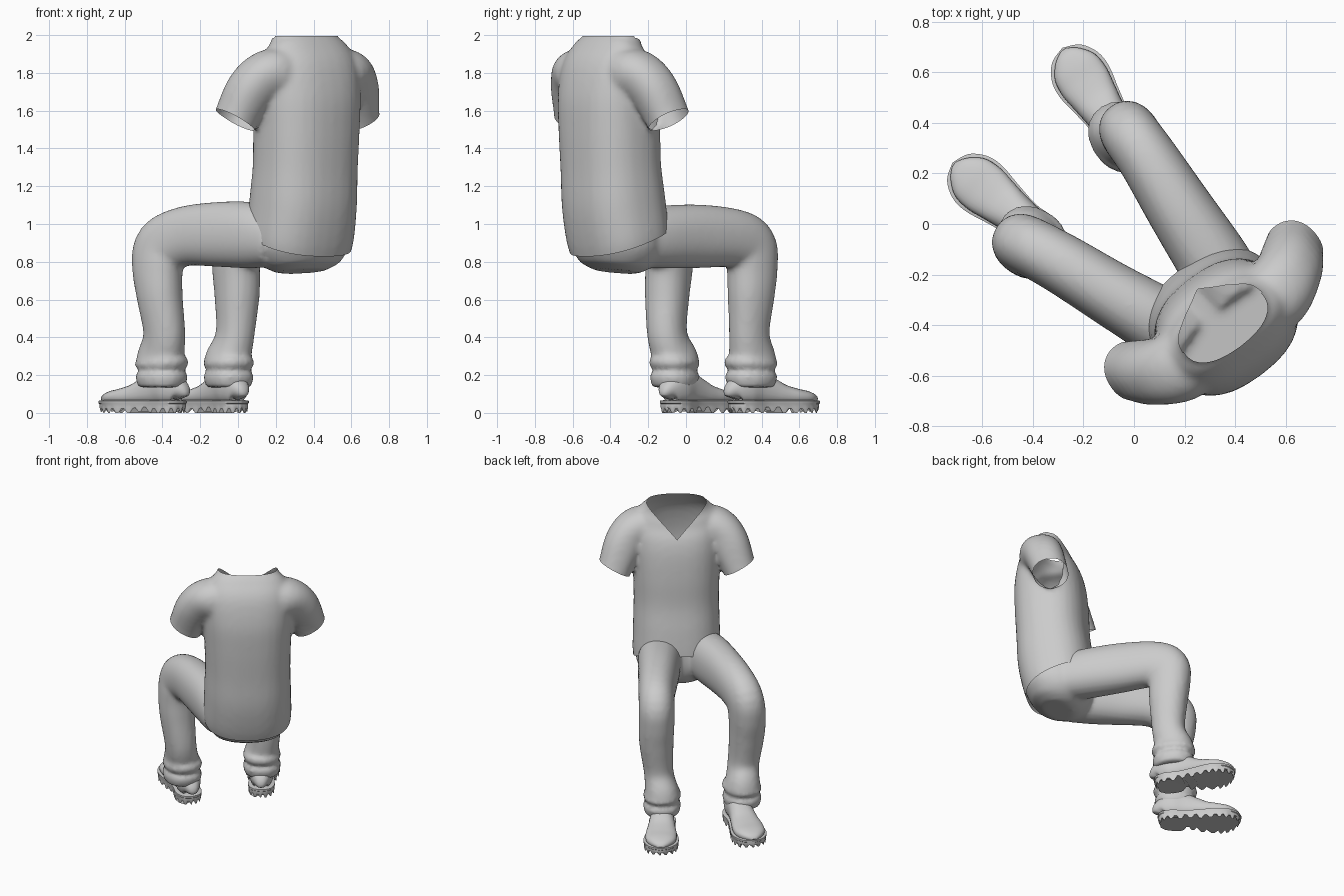
import bpy, bmesh, math
from mathutils import Vector, Matrix

if "Cube" in bpy.data.objects:
    bpy.data.objects.remove(bpy.data.objects["Cube"])

# Body frame: X = across the shoulders, Y = facing direction
BODY = Matrix(((0.8, -0.6, 0, 0.35), (0.6, 0.8, 0, -0.39), (0, 0, 1, 0), (0, 0, 0, 1)))


def spline(rows, k=5):
    """Catmull-Rom interpolation of tuples of any length."""
    out = []
    for i in range(len(rows) - 1):
        p0, p1 = rows[max(i - 1, 0)], rows[i]
        p2, p3 = rows[i + 1], rows[min(i + 2, len(rows) - 1)]
        for j in range(k):
            t = j / k
            out.append([0.5 * (2 * b + (c - a) * t + (2 * a - 5 * b + 4 * c - d) * t * t
                        + (3 * b - a - 3 * c + d) * t ** 3) for a, b, c, d in zip(p0, p1, p2, p3)])
    return out + [list(rows[-1])]


def loft(bm, rows, side, mat=None, n=32, e=2.2):
    """Closed tube through rows of (x, y, z, half width along side, half depth)."""
    mat = mat or Matrix()
    rows, side, rings = spline(rows), Vector(side).normalized(), []
    for i, r in enumerate(rows):
        tan = Vector(rows[min(i + 1, len(rows) - 1)][:3]) - Vector(rows[max(i - 1, 0)][:3])
        dep, ring = tan.cross(side).normalized(), []
        for k in range(n):
            c, s = math.cos(math.tau * k / n), math.sin(math.tau * k / n)
            c, s = (math.copysign(abs(q) ** (2 / e), q) for q in (c, s))
            ring.append(bm.verts.new(mat @ (Vector(r[:3]) + side * c * r[3] + dep * s * r[4])))
        rings.append(ring)
    skin(bm, rings)


def skin(bm, rings):
    n = len(rings[0])
    for a, b in zip(rings, rings[1:]):
        for k in range(n):
            bm.faces.new((a[k], a[(k + 1) % n], b[(k + 1) % n], b[k]))
    bm.faces.new(rings[0][::-1])
    bm.faces.new(rings[-1])


def finish(name, bm, voxel=0, soften=4):
    bmesh.ops.recalc_face_normals(bm, faces=bm.faces)
    me = bpy.data.meshes.new(name)
    bm.to_mesh(me)
    bm.free()
    ob = bpy.data.objects.new(name, me)
    bpy.context.collection.objects.link(ob)
    if voxel:  # fuse overlapping tubes into one cloth surface
        m = ob.modifiers.new("fuse", 'REMESH')
        m.mode, m.voxel_size = 'VOXEL', voxel
        s = ob.modifiers.new("soften", 'SMOOTH')
        s.factor, s.iterations = 0.5, soften
        dg = bpy.context.evaluated_depsgraph_get()
        fused = bpy.data.meshes.new_from_object(ob.evaluated_get(dg))
        ob.modifiers.clear()
        ob.data = fused
    return ob


def shade(ob):
    bpy.ops.object.select_all(action='DESELECT')
    ob.select_set(True)
    bpy.context.view_layer.objects.active = ob
    bpy.ops.object.shade_smooth_by_angle(angle=math.radians(40))


# Shirt: trunk and two sleeves fused, then cut open
bm = bmesh.new()
loft(bm, [(0, .05, .76, .24, .2), (0, .04, .9, .285, .235), (0, .01, 1.1, .285, .245),
          (0, -.01, 1.3, .28, .235), (0, -.02, 1.5, .285, .235), (0, -.03, 1.68, .29, .225),
          (0, -.035, 1.82, .285, .19), (0, -.02, 1.92, .25, .14), (0, -.005, 1.98, .2, .105),
          (0, 0, 2.05, .18, .1)], (1, 0, 0), e=2.4)
for sx in (-1, 1):
    loft(bm, [(sx * .1, -.04, 1.8, .13, .13), (sx * .25, -.035, 1.79, .145, .135),
              (sx * .34, .01, 1.71, .135, .13), (sx * .405, .065, 1.555, .12, .112),
              (sx * .44, .09, 1.46, .12, .112)], (0, 1, 0))
shirt = finish("shirt", bm, .016, 7)
bm = bmesh.new()
bm.from_mesh(shirt.data)
planes = [((0, 0, 1.995), (0, 0, 1)), ((0, .27, .99), (0, -.17, .47)), ((0, 0, 1.5), (0, 1, 0))]
for sx in (-1, 1):
    planes.append(((0, 0, 1.79), (sx * .2, 0, -.2)))
    planes.append(((sx * .405, .065, 1.55), (sx * .48, .15, -.86)))
for co, no in planes:
    bmesh.ops.bisect_plane(bm, geom=bm.verts[:] + bm.edges[:] + bm.faces[:],
                           plane_co=co, plane_no=no, dist=1e-5)
cut = []
for f in bm.faces:
    c = f.calc_center_median()
    u = abs(c.x)
    neck = c.z > 1.995 or (c.y > 0 and c.z > 1.79 + u)
    hem = c.z < .99 + (c.y - .27) * .17 / .47
    cuff = u > .295 and c.z > 1.3 and (
        (u - .405) * .48 + (c.y - .065) * .15 - (c.z - 1.55) * .86 > 0)
    if neck or hem or cuff:
        cut.append(f)
bmesh.ops.delete(bm, geom=cut, context='FACES')
bm.transform(BODY)
bm.to_mesh(shirt.data)
bm.free()
shade(shirt)

# Trousers: seat and two bent legs with gathered cuffs
bm = bmesh.new()
loft(bm, [(0, .02, .75, .14, .1), (0, .025, .79, .215, .17), (0, .03, .88, .265, .215),
          (0, .02, 1.03, .265, .22)], (1, 0, 0), BODY)
thigh_a = [(.4, -.28, .92, .14, .15), (.31, -.14, .93, .143, .165), (.18, .06, .935, .132, .168),
           (.06, .25, .925, .12, .155), (0, .335, .88, .117, .15), (-.01, .35, .77, .117, .138),
           (-.005, .345, .62, .112, .125), (-.015, .335, .42, .097, .108)]
thigh_b = [(.2, -.45, .92, .14, .15), (.07, -.37, .94, .137, .175), (-.1, -.27, .945, .127, .172),
           (-.28, -.16, .935, .12, .158), (-.4, -.095, .88, .117, .152), (-.425, -.09, .77, .117, .138),
           (-.415, -.1, .62, .112, .122), (-.39, -.1, .42, .1, .112)]
for rows, ankle, side in ((thigh_a, (-.05, .345), (.84, .55, 0)), (thigh_b, (-.405, -.06), (.52, .85, 0))):
    cuff = [(.3, .112, .128), (.26, .125, .146), (.225, .108, .122), (.195, .124, .14), (.135, .112, .122)]
    loft(bm, rows + [(*ankle, z, a, b) for z, a, b in cuff], side)
shade(finish("trousers", bm, .016, 4))

# Shoes: rounded upper on a ridged sole
outline = [(-.085, 0), (-.065, .055), (0, .085), (.1, .08), (.2, .095), (.3, .113),
           (.37, .105), (.43, .065), (.457, 0)]
upper = [(-.078, .02, .12), (-.065, .055, .17), (0, .078, .22), (.08, .077, .22), (.15, .082, .19),
         (.22, .092, .155), (.3, .103, .132), (.37, .095, .118), (.42, .06, .1), (.445, .02, .075)]
for label, heel, d in (("right", (-.03, .31), (-.548, .836)), ("left", (-.36, -.05), (-.775, .632))):
    frame = Matrix(((d[0], -d[1], 0, heel[0]), (d[1], d[0], 0, heel[1]), (0, 0, 1, 0), (0, 0, 0, 1)))
    bm = bmesh.new()
    loft(bm, [(s, 0, (t + .04) / 2, w, (t - .04) / 2) for s, w, t in upper], (0, 1, 0), frame, 28, 2.4)
    shade(finish(label + "_shoe_upper", bm))

    half = spline(outline, 6)
    loop = half + [(s, -w) for s, w in half[-2:0:-1]]
    bm, rings = bmesh.new(), []
    for scale, height in ((.97, None), (1, .03), (1, .048), (1.02, .052), (1.02, .064), (.9, .068)):
        ring = []
        for i, (s, w) in enumerate(loop):
            z = height
            if z is None:  # tread lugs, raised arch and toe
                z = .022 * (i // 2 % 2) + (.008 if .08 < s < .18 or s > .42 else 0)
            ring.append(bm.verts.new(frame @ Vector((.186 + (s - .186) * scale, w * scale, z))))
        rings.append(ring)
    skin(bm, rings)
    shade(finish(label + "_shoe_sole", bm))
